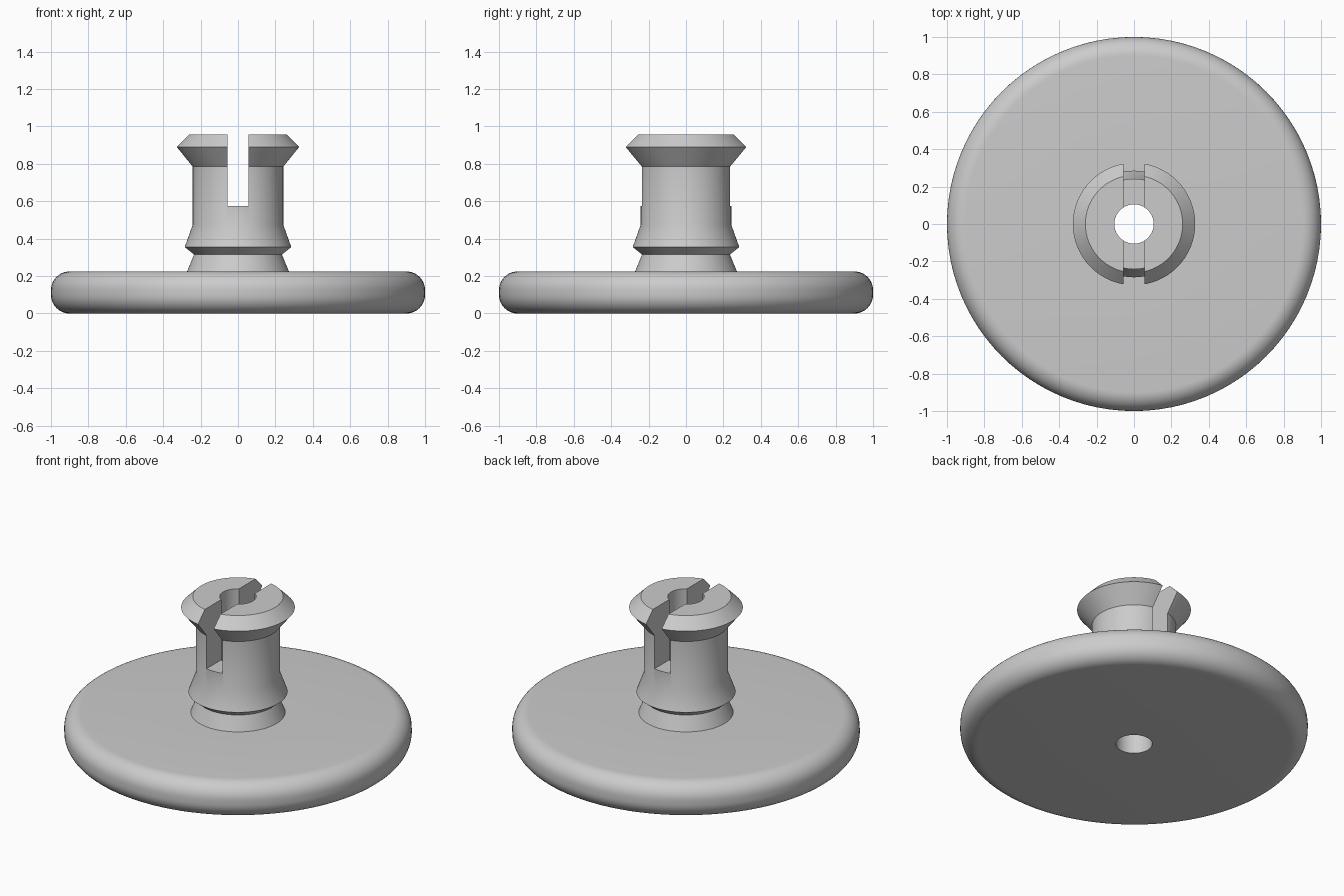
import bpy, bmesh, math

cube = bpy.data.objects.get("Cube")
if cube:
    bpy.data.objects.remove(cube, do_unlink=True)

GREY = (0.6, 0.6, 0.6, 1.0)
plastic = bpy.data.materials.new("light grey plastic")
plastic.use_nodes = True
plastic.diffuse_color = GREY
plastic.node_tree.nodes["Principled BSDF"].inputs["Base Color"].default_value = GREY

BORE, FLANGE_H, FILLET, SEGMENTS = 0.105, 0.225, 0.1, 96
SLOT_W, SLOT_Z, TOP = 0.11, 0.575, 0.958


def lathe(name, profile):
    """Revolve a closed (radius, height) profile around z."""
    bm = bmesh.new()
    rings = []
    for i in range(SEGMENTS):
        a = 2 * math.pi * i / SEGMENTS
        rings.append([bm.verts.new((r * math.cos(a), r * math.sin(a), z)) for r, z in profile])
    n = len(profile)
    for i, ring in enumerate(rings):
        nxt = rings[(i + 1) % SEGMENTS]
        for j in range(n):
            k = (j + 1) % n
            bm.faces.new((ring[j], nxt[j], nxt[k], ring[k]))
    bmesh.ops.recalc_face_normals(bm, faces=bm.faces)
    mesh = bpy.data.meshes.new(name)
    bm.to_mesh(mesh)
    bm.free()
    mesh.materials.append(plastic)
    obj = bpy.data.objects.new(name, mesh)
    bpy.context.collection.objects.link(obj)
    return obj


def arc(cz, start):
    """Quarter round on the flange rim."""
    return [(1 - FILLET + FILLET * math.cos(math.radians(start + 9 * i)),
             cz + FILLET * math.sin(math.radians(start + 9 * i))) for i in range(11)]


# Round flange with a rounded rim, and the barbed stem, in one bored profile
rim = arc(FILLET, -90) + arc(FLANGE_H - FILLET, 0)
stem = [(0.272, FLANGE_H), (0.235, 0.315), (0.285, 0.355), (0.242, 0.475),
        (0.242, 0.785), (0.327, 0.89), (0.26, TOP)]
clip = lathe("push_clip", [(BORE, 0)] + rim + stem + [(BORE, TOP)])

# Slot that splits the head front to back
bpy.ops.mesh.primitive_cube_add(size=1, location=(0, 0, SLOT_Z + 0.5))
cutter = bpy.context.object
cutter.name = "slot_cutter"
cutter.scale = (SLOT_W, 1, 1)
cutter.data.materials.append(plastic)
cutter.hide_render = True
slot = clip.modifiers.new("slot", 'BOOLEAN')
slot.operation, slot.solver, slot.object = 'DIFFERENCE', 'EXACT', cutter

# Bake the cut, drop the cutter and smooth the round faces
bpy.ops.object.select_all(action='DESELECT')
clip.select_set(True)
bpy.context.view_layer.objects.active = clip
bpy.ops.object.modifier_apply(modifier="slot")
bpy.data.objects.remove(cutter, do_unlink=True)
bpy.ops.object.shade_smooth_by_angle(angle=math.radians(25))
